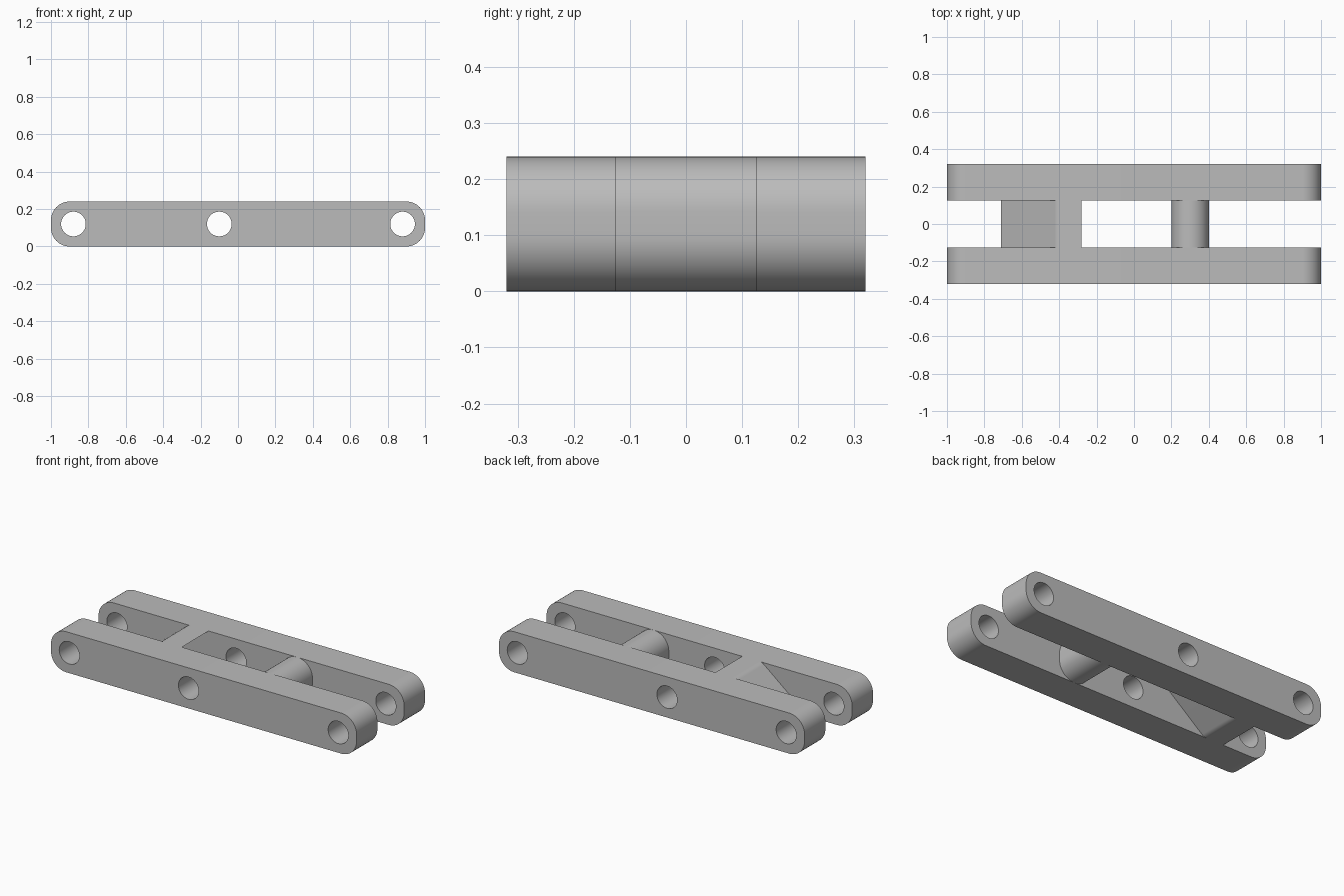
import bpy, bmesh, math
from mathutils import Vector

cube = bpy.data.objects.get("Cube")
if cube:
    bpy.data.objects.remove(cube, do_unlink=True)

grey = bpy.data.materials.new("plain grey")
grey.use_nodes = True
colour = (0.5, 0.5, 0.5, 1)
grey.diffuse_color = colour
grey.node_tree.nodes["Principled BSDF"].inputs["Base Color"].default_value = colour

HEIGHT = 0.24
INNER, OUTER = 0.125, 0.32


def fillet(corners, steps=16):
    """Outline in x, z from (x, z, radius) corners, each rounded by an arc."""
    out = []
    for i, (x, z, r) in enumerate(corners):
        p = Vector((x, z))
        if r == 0:
            out.append(p)
            continue
        a = (Vector(corners[i - 1][:2]) - p).normalized()
        b = (Vector(corners[(i + 1) % len(corners)][:2]) - p).normalized()
        half = a.angle(b) / 2
        centre = p + (a + b).normalized() * r / math.sin(half)
        start = p + a * r / math.tan(half) - centre
        end = p + b * r / math.tan(half) - centre
        sweep = math.pi - 2 * half
        for k in range(steps + 1):
            t = k / steps
            w0 = math.sin((1 - t) * sweep) / math.sin(sweep)
            w1 = math.sin(t * sweep) / math.sin(sweep)
            out.append(centre + start * w0 + end * w1)
    return out


def circle(x, z, r, n=48):
    return [Vector((x + r * math.cos(k * math.tau / n), z + r * math.sin(k * math.tau / n)))
            for k in range(n)]


def extruded(name, loops, y0, y1):
    """Fill the outline (first loop) less its holes and extrude it along y."""
    bm = bmesh.new()
    edges = []
    for loop in loops:
        vs = [bm.verts.new((p.x, y0, p.y)) for p in loop]
        edges += [bm.edges.new((v, vs[(i + 1) % len(vs)])) for i, v in enumerate(vs)]
    bmesh.ops.triangle_fill(bm, edges=edges, use_beauty=True, normal=(0, -1, 0))
    made = bmesh.ops.extrude_face_region(bm, geom=bm.faces[:], use_keep_orig=True)["geom"]
    bmesh.ops.translate(bm, vec=(0, y1 - y0, 0),
                        verts=[g for g in made if isinstance(g, bmesh.types.BMVert)])
    bmesh.ops.recalc_face_normals(bm, faces=bm.faces[:])
    mesh = bpy.data.meshes.new(name)
    bm.to_mesh(mesh)
    bm.free()
    mesh.materials.append(grey)
    obj = bpy.data.objects.new(name, mesh)
    bpy.context.collection.objects.link(obj)
    bpy.ops.object.select_all(action='DESELECT')
    obj.select_set(True)
    bpy.context.view_layer.objects.active = obj
    bpy.ops.object.shade_smooth_by_angle(angle=math.radians(30))
    return obj


def rounded_box(x0, x1, r):
    return fillet([(x0, 0, r), (x1, 0, r), (x1, HEIGHT, r), (x0, HEIGHT, r)])


# Two side bars, each with three pin holes
bar = [rounded_box(-1, 1, 0.1)] + [circle(x, HEIGHT / 2, 0.066) for x in (-0.88, -0.1, 0.88)]
extruded("front_bar", bar, -OUTER, -INNER)
extruded("back_bar", bar, INNER, OUTER)

# Upright rounded spacer between the bars
extruded("round_spacer", [rounded_box(0.2, 0.4, 0.099)], -INNER, INNER)

# Slanted web between the bars, softened at its blunt corners
web = fillet([(-0.71, 0, 0), (-0.58, 0, 0.05), (-0.28, HEIGHT, 0), (-0.41, HEIGHT, 0.05)], 6)
extruded("slanted_web", [web], -INNER, INNER)
